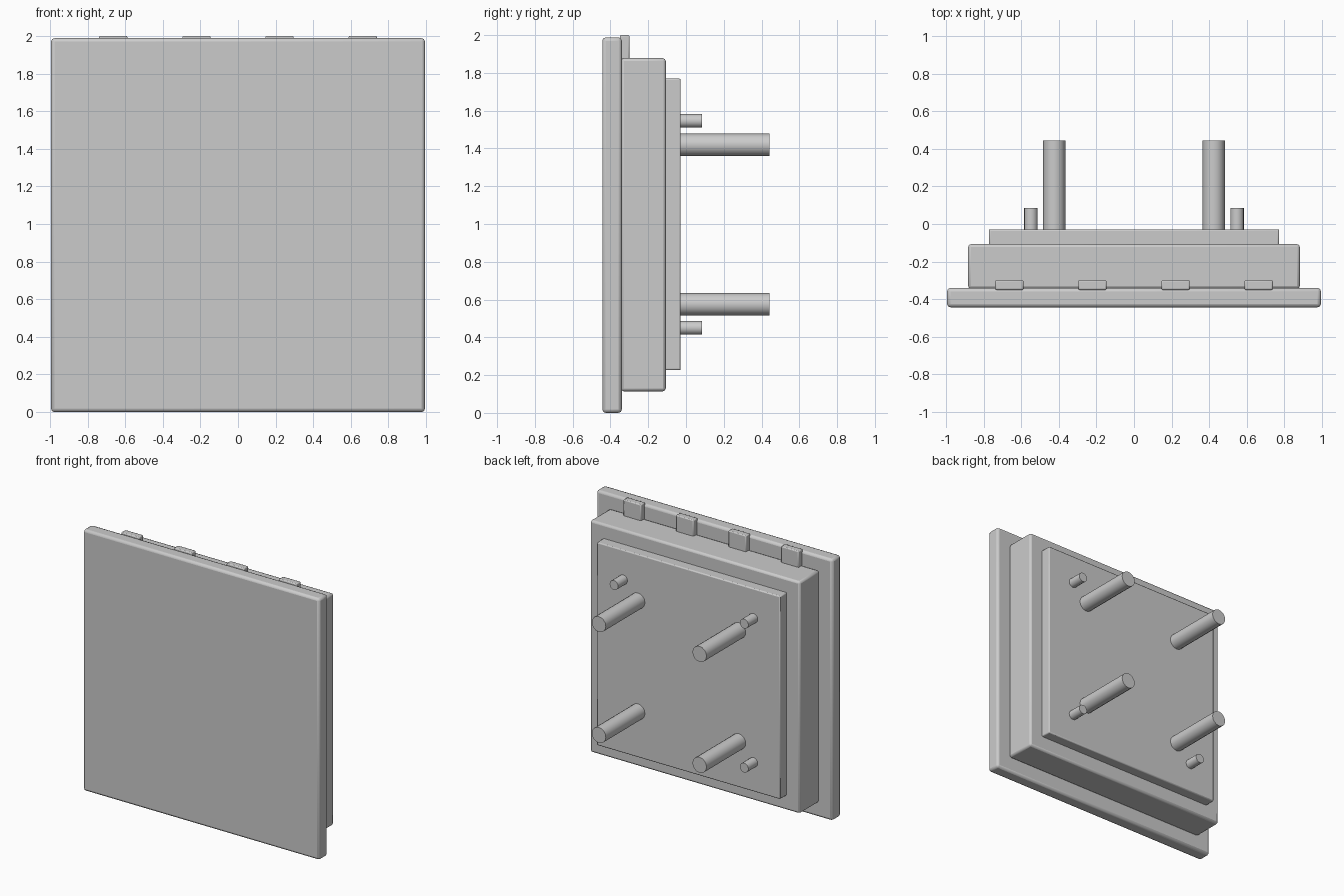
import bpy
import math

if "Cube" in bpy.data.objects:
    bpy.data.objects.remove(bpy.data.objects["Cube"])

CZ = 0.994  # height of the panel centre


def finish(obj, name, bevel=0.0):
    obj.name = name
    bpy.ops.object.transform_apply(location=False, rotation=True, scale=True)
    if bevel:
        mod = obj.modifiers.new("edge_rounding", 'BEVEL')
        mod.width = bevel
        mod.segments = 2
    bpy.ops.object.shade_smooth_by_angle(angle=math.radians(30))
    return obj


def box(name, x, y, z, bevel):
    """Box from (min, max) pairs along each axis."""
    bpy.ops.mesh.primitive_cube_add(
        size=1, location=[(a + b) / 2 for a, b in (x, y, z)])
    obj = bpy.context.object
    obj.scale = [b - a for a, b in (x, y, z)]
    return finish(obj, name, bevel)


def rod(name, x, z, radius, y0, y1):
    """Cylinder running along y."""
    bpy.ops.mesh.primitive_cylinder_add(
        vertices=16, radius=radius, depth=y1 - y0,
        location=(x, (y0 + y1) / 2, z), rotation=(math.pi / 2, 0, 0))
    return finish(bpy.context.object, name)


def square_slab(name, half, y0, y1, bevel, cz=CZ):
    return box(name, (-half, half), (y0, y1), (cz - half, cz + half), bevel)


# Stepped square body, front to back
square_slab("front_plate", 0.994, -0.443, -0.34, 0.018)
square_slab("housing", 0.882, -0.345, -0.107, 0.016, 0.996)
square_slab("back_panel", 0.772, -0.115, -0.028, 0.008, 0.998)

# Row of clips along the top edge, behind the front plate
for i in range(4):
    cx = -0.663 + i * 0.442
    box(f"top_clip_{i + 1}", (cx - 0.075, cx + 0.075),
        (-0.35, -0.299), (1.872, 2.0), 0.007)

# Long mounting studs and short locating pins at the four corners
for sx in (-1, 1):
    for sz in (-1, 1):
        tag = ("left" if sx < 0 else "right") + ("_lower" if sz < 0 else "_upper")
        rod("stud_" + tag, sx * 0.424, 0.997 + sz * 0.422, 0.059, -0.04, 0.443)
        rod("pin_" + tag, sx * 0.548, 0.998 + sz * 0.548, 0.036, -0.04, 0.084)
